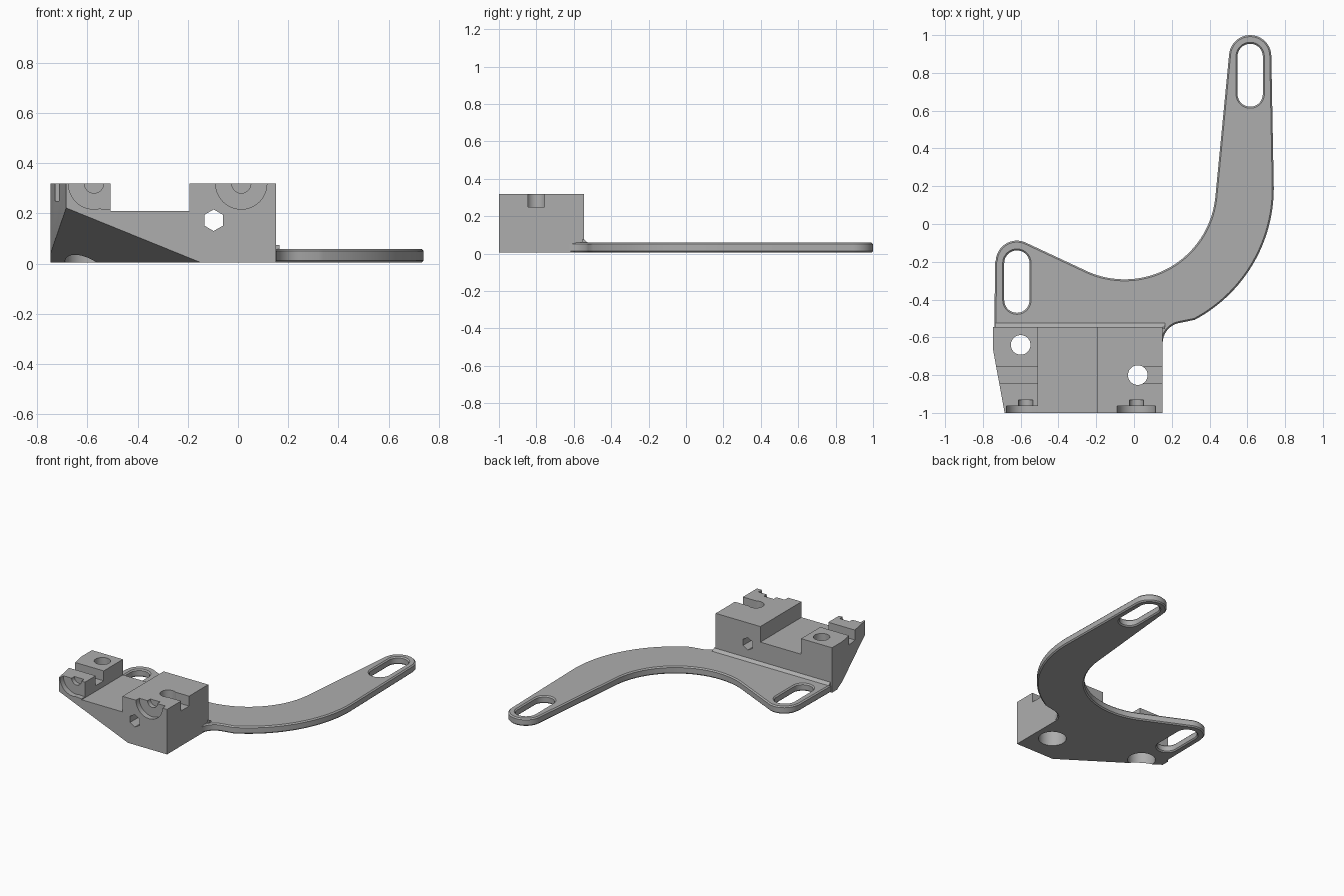
import bpy, bmesh
from math import cos, sin, radians
from mathutils import Vector

if "Cube" in bpy.data.objects:
    bpy.data.objects.remove(bpy.data.objects["Cube"], do_unlink=True)

grey = bpy.data.materials.new("plain grey")
grey.use_nodes = True
grey.diffuse_color = (0.42, 0.42, 0.42, 1)
grey.node_tree.nodes["Principled BSDF"].inputs["Base Color"].default_value = grey.diffuse_color

BASE, PLATE_TOP, TOP, FLOOR, BACK = 0.005, 0.058, 0.319, 0.21, -0.545


def arc(cx, cy, r, start, end, n=24):
    angles = [radians(start + (end - start) * i / n) for i in range(n + 1)]
    return [(cx + r * cos(a), cy + r * sin(a)) for a in angles]


def circle(cx, cy, r, n=48, turn=0):
    return arc(cx, cy, r, turn, turn + 360, n)[:-1]


def rect(x0, y0, x1, y1):
    return [(x0, y0), (x1, y0), (x1, y1), (x0, y1)]


def slot(cx, y0, y1, r):
    return arc(cx, y1, r, 0, 180) + arc(cx, y0, r, 180, 360)


def prism(name, points, axis, lo, hi):
    """Extrude a flat outline along one axis."""
    place = {"x": lambda a, b, c: (c, a, b),
             "y": lambda a, b, c: (a, c, b),
             "z": lambda a, b, c: (a, b, c)}[axis]
    bm = bmesh.new()
    face = bm.faces.new([bm.verts.new(place(a, b, lo)) for a, b in points])
    new = bmesh.ops.extrude_face_region(bm, geom=[face])["geom"]
    bmesh.ops.translate(bm, vec=place(0, 0, hi - lo),
                        verts=[v for v in new if isinstance(v, bmesh.types.BMVert)])
    bmesh.ops.recalc_face_normals(bm, faces=bm.faces)
    mesh = bpy.data.meshes.new(name)
    bm.to_mesh(mesh)
    bm.free()
    mesh.materials.append(grey)
    ob = bpy.data.objects.new(name, mesh)
    bpy.context.collection.objects.link(ob)
    return ob


def apply(ob, kind, **settings):
    mod = ob.modifiers.new(kind.lower(), kind)
    for key, value in settings.items():
        setattr(mod, key, value)
    bpy.context.view_layer.objects.active = ob
    bpy.ops.object.modifier_apply(modifier=mod.name)


def combine(ob, other, operation="DIFFERENCE"):
    apply(ob, "BOOLEAN", object=other, operation=operation, solver="EXACT")
    bpy.data.objects.remove(other, do_unlink=True)


def slice_off(ob, a, b, c, removed):
    """Cut along the plane through three points, dropping the side of 'removed'."""
    a, b, c = Vector(a), Vector(b), Vector(c)
    normal = (b - a).cross(c - a)
    if normal.dot(Vector(removed) - a) < 0:
        normal.negate()
    bm = bmesh.new()
    bm.from_mesh(ob.data)
    cut = bmesh.ops.bisect_plane(bm, geom=bm.verts[:] + bm.edges[:] + bm.faces[:],
                                 plane_co=a, plane_no=normal, clear_outer=True)
    edges = [e for e in cut["geom_cut"] if isinstance(e, bmesh.types.BMEdge)]
    bmesh.ops.contextual_create(bm, geom=edges)
    bmesh.ops.recalc_face_normals(bm, faces=bm.faces)
    bm.to_mesh(ob.data)
    bm.free()


# Curved flat arm with two long slots and chamfered rims
outline = ([(-0.74, -0.58), (-0.735, -0.2)]
           + arc(-0.62, -0.2, 0.112, 176, 67)
           + arc(-0.05, 0.19, 0.483, -113, -6.5, 40)
           + arc(0.615, 0.888, 0.112, 173, 2)
           + arc(-0.05, 0.19, 0.79, 0, -62, 40)
           + arc(0.26, -0.63, 0.108, 100, 180, 12)
           + [(0.1, -0.66)])
bracket = prism("mounting_bracket", outline, "z", BASE, PLATE_TOP)
for x, y0, y1 in ((-0.62, -0.403, -0.207), (0.615, 0.688, 0.887)):
    combine(bracket, prism("arm_slot", slot(x, y0, y1, 0.067), "z", -0.1, 0.2))
apply(bracket, "BEVEL", width=0.01, segments=1, limit_method="ANGLE", angle_limit=radians(50))

# Clamp block with two towers and a lower middle
block = prism("clamp_block", [(-0.747, BASE), (0.152, BASE), (0.152, TOP), (-0.193, TOP),
                              (-0.193, FLOOR), (-0.508, FLOOR), (-0.508, TOP), (-0.747, TOP)],
              "y", -1, BACK)
slice_off(block, (-0.685, -1, 0), (-0.747, -0.66, 0), (-0.685, -1, 1), (-1, -1, 0))
slice_off(block, (-0.15, -1, BASE), (-0.747, -0.6, BASE), (-0.68, -1, 0.22), (-0.75, -1, 0))
combine(bracket, block, "UNION")

# Sloped weld between block and arm
weld = prism("weld_strip", [(BACK - 0.01, 0.04), (BACK - 0.01, 0.075), (BACK, 0.075),
                            (-0.525, PLATE_TOP), (-0.525, 0.04)], "x", -0.735, 0.165)
combine(bracket, weld, "UNION")

# Bolt holes with wide bores from below
for x, y in ((-0.6, -0.64), (0.02, -0.8)):
    combine(bracket, prism("bolt_hole", circle(x, y, 0.052), "z", -0.1, 0.5))
    combine(bracket, prism("bolt_bore", circle(x, y, 0.09), "z", -0.1, 0.15))

# Hexagonal cross hole
combine(bracket, prism("hex_hole", circle(-0.097, 0.173, 0.043, 6, 30), "y", -1.2, -0.3))

# Top grooves: one straight through, one with a round end
combine(bracket, prism("left_groove", rect(-0.9, -0.845, -0.4, -0.757), "z", 0.25, 0.5))
round_end = arc(0.02, -0.801, 0.044, 90, 270) + [(0.3, -0.845), (0.3, -0.757)]
combine(bracket, prism("right_groove", round_end, "z", 0.25, 0.5))

# Half-round stepped seats in the front of both towers
for x in (-0.574, 0.013):
    combine(bracket, prism("seat", circle(x, TOP, 0.102), "y", -1.1, -0.963))
    combine(bracket, prism("seat_core", circle(x, TOP, 0.038), "y", -1.1, -0.932))
combine(bracket, prism("seat_side", [(-0.6, 0.222), (-0.4, FLOOR), (-0.4, 0.5), (-0.6, 0.5)],
                       "y", -1.1, -0.963))

bpy.ops.object.select_all(action="DESELECT")
bracket.select_set(True)
bpy.context.view_layer.objects.active = bracket
bpy.ops.object.shade_smooth_by_angle(angle=radians(25))
